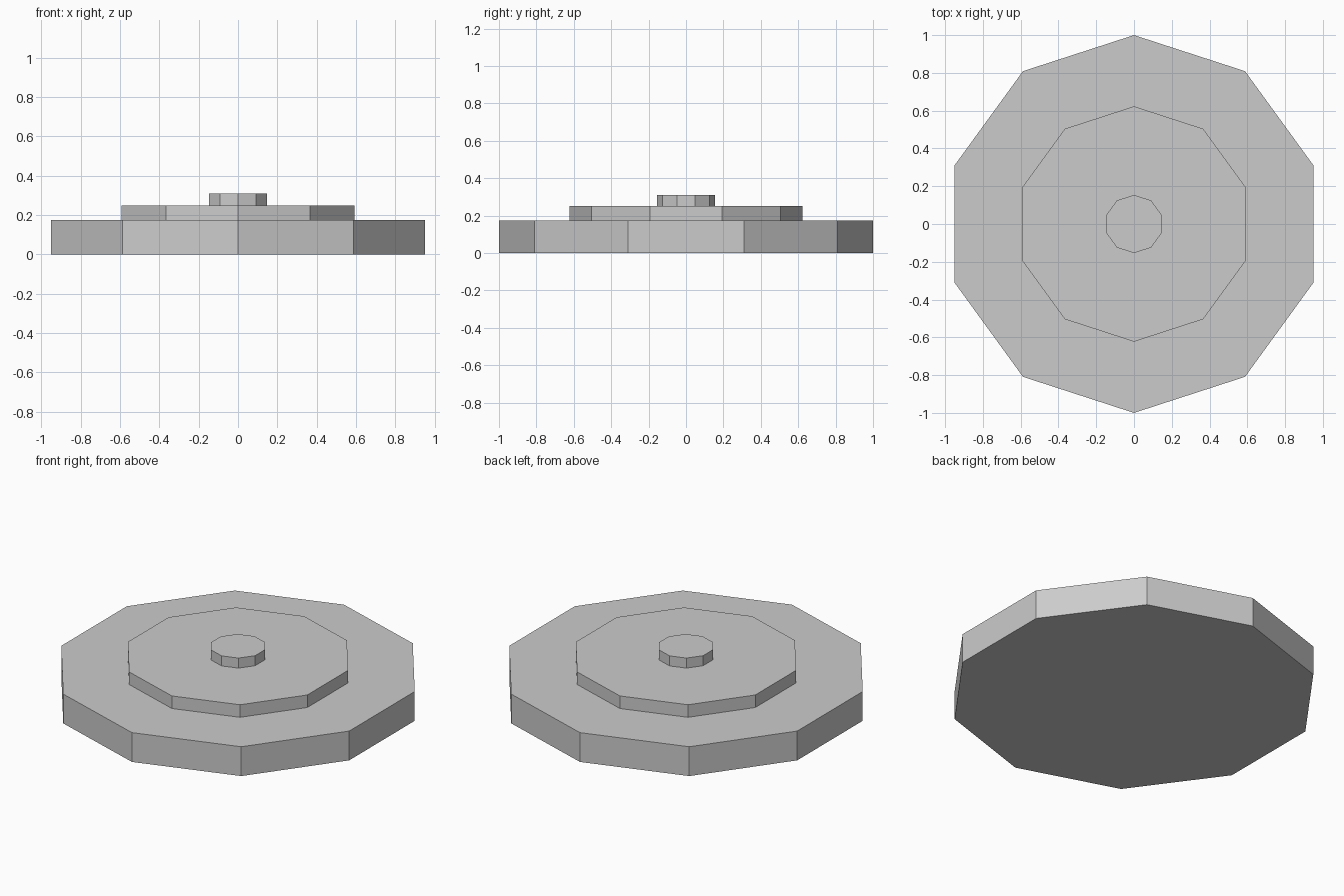
import bpy

if "Cube" in bpy.data.objects:
    bpy.data.objects.remove(bpy.data.objects["Cube"])

# One plain grey for the whole stack
grey = bpy.data.materials.new("light_grey")
grey.diffuse_color = (0.6, 0.6, 0.6, 1)
grey.use_nodes = True
grey.node_tree.nodes["Principled BSDF"].inputs["Base Color"].default_value = grey.diffuse_color


def tier(name, radius, bottom, top):
    """Ten-sided disc with a corner pointing along +y and -y."""
    bpy.ops.mesh.primitive_cylinder_add(
        vertices=10, radius=radius, depth=top - bottom,
        location=(0, 0, (bottom + top) / 2))
    disc = bpy.context.object
    disc.name = name
    disc.data.materials.append(grey)


# Stacked tiers, each resting on the one below
tier("base_disc", 1.0, 0.0, 0.175)
tier("middle_disc", 0.623, 0.175, 0.25)
tier("top_knob", 0.154, 0.25, 0.31)
